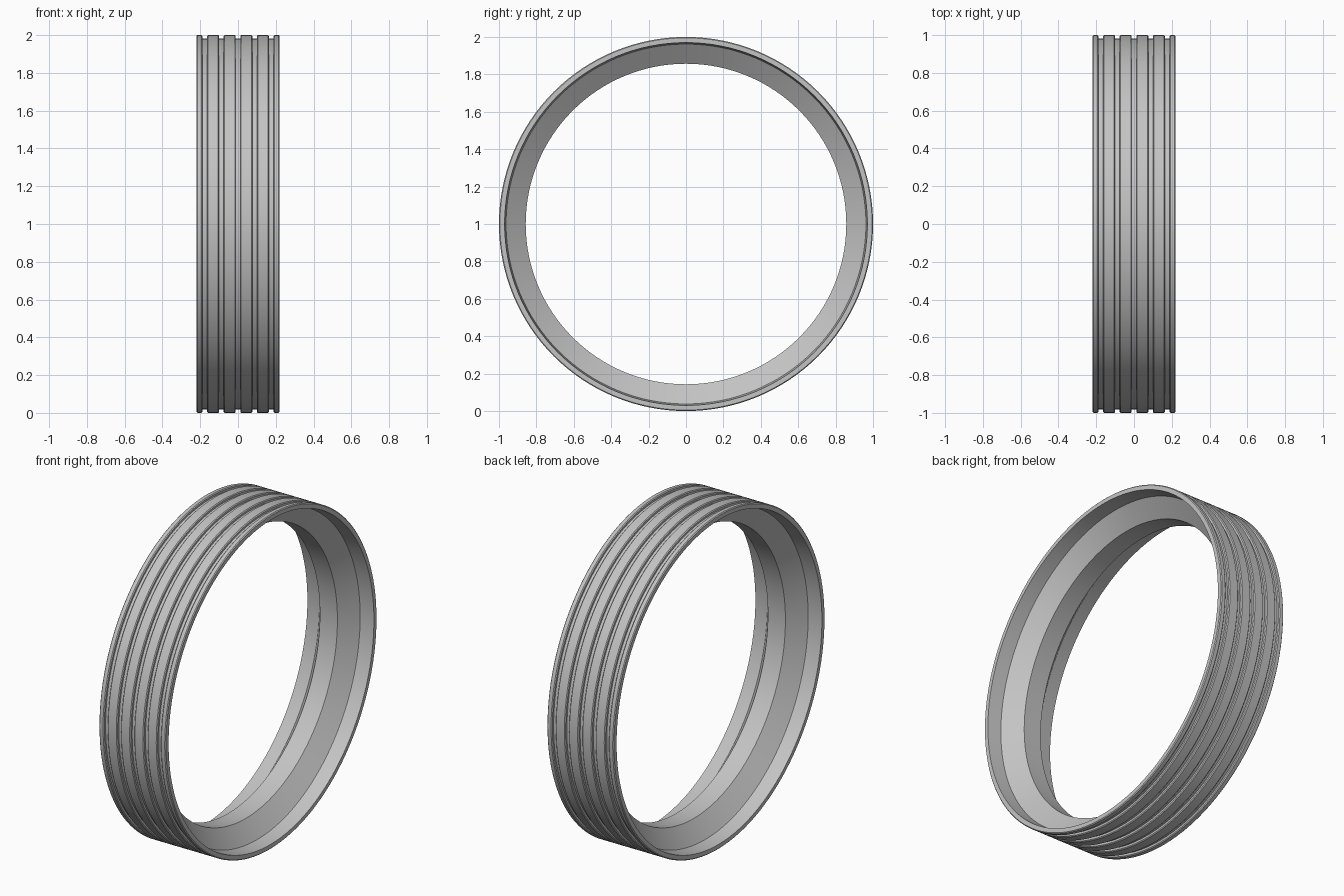
import bpy, bmesh, math
from mathutils import Vector

cube = bpy.data.objects.get("Cube")
if cube:
    bpy.data.objects.remove(cube, do_unlink=True)

# Material
steel = bpy.data.materials.new("plain_grey")
steel.use_nodes = True
grey = (0.55, 0.55, 0.55, 1)
steel.diffuse_color = grey
steel.node_tree.nodes["Principled BSDF"].inputs["Base Color"].default_value = grey

HALF, OUTER, CHAMFER = 0.22, 1.0, 0.005
PITCH, GROOVE, DEPTH = 0.088, 0.012, 0.017
SEGMENTS = 128

# Outer half of the cross-section: five chamfered grooves, left to right
profile = [(-HALF, OUTER - CHAMFER), (-HALF + CHAMFER, OUTER)]
for i in range(-2, 3):
    mid = i * PITCH
    profile += [(mid - GROOVE - CHAMFER, OUTER), (mid - GROOVE, OUTER - CHAMFER),
                (mid - GROOVE, OUTER - DEPTH), (mid + GROOVE, OUTER - DEPTH),
                (mid + GROOVE, OUTER - CHAMFER), (mid + GROOVE + CHAMFER, OUTER)]
profile += [(HALF - CHAMFER, OUTER), (HALF, OUTER - CHAMFER)]

# Inner half: thin lip, sloping shoulder and raised central land, mirrored
inner = [(HALF, 0.97), (0.135, 0.962), (0.058, 0.857)]
profile += inner + [(-x, r) for x, r in reversed(inner)]

# Spin the closed cross-section about the x axis
bm = bmesh.new()
verts = [bm.verts.new((x, 0, r)) for x, r in profile]
edges = [bm.edges.new((a, b)) for a, b in zip(verts, verts[1:] + verts[:1])]
bmesh.ops.spin(bm, geom=verts + edges, cent=(0, 0, 0), axis=(1, 0, 0),
               angle=math.tau, steps=SEGMENTS, use_merge=True)
bmesh.ops.remove_doubles(bm, verts=bm.verts, dist=0.0001)
bmesh.ops.recalc_face_normals(bm, faces=bm.faces)
bmesh.ops.translate(bm, verts=bm.verts, vec=Vector((0, 0, OUTER)))

mesh = bpy.data.meshes.new("grooved_ring")
bm.to_mesh(mesh)
bm.free()
mesh.materials.append(steel)
ring = bpy.data.objects.new("grooved_ring", mesh)
bpy.context.collection.objects.link(ring)

# Smooth around the ring, crisp at the profile corners
bpy.ops.object.select_all(action="DESELECT")
ring.select_set(True)
bpy.context.view_layer.objects.active = ring
bpy.ops.object.shade_smooth_by_angle(angle=math.radians(30))
